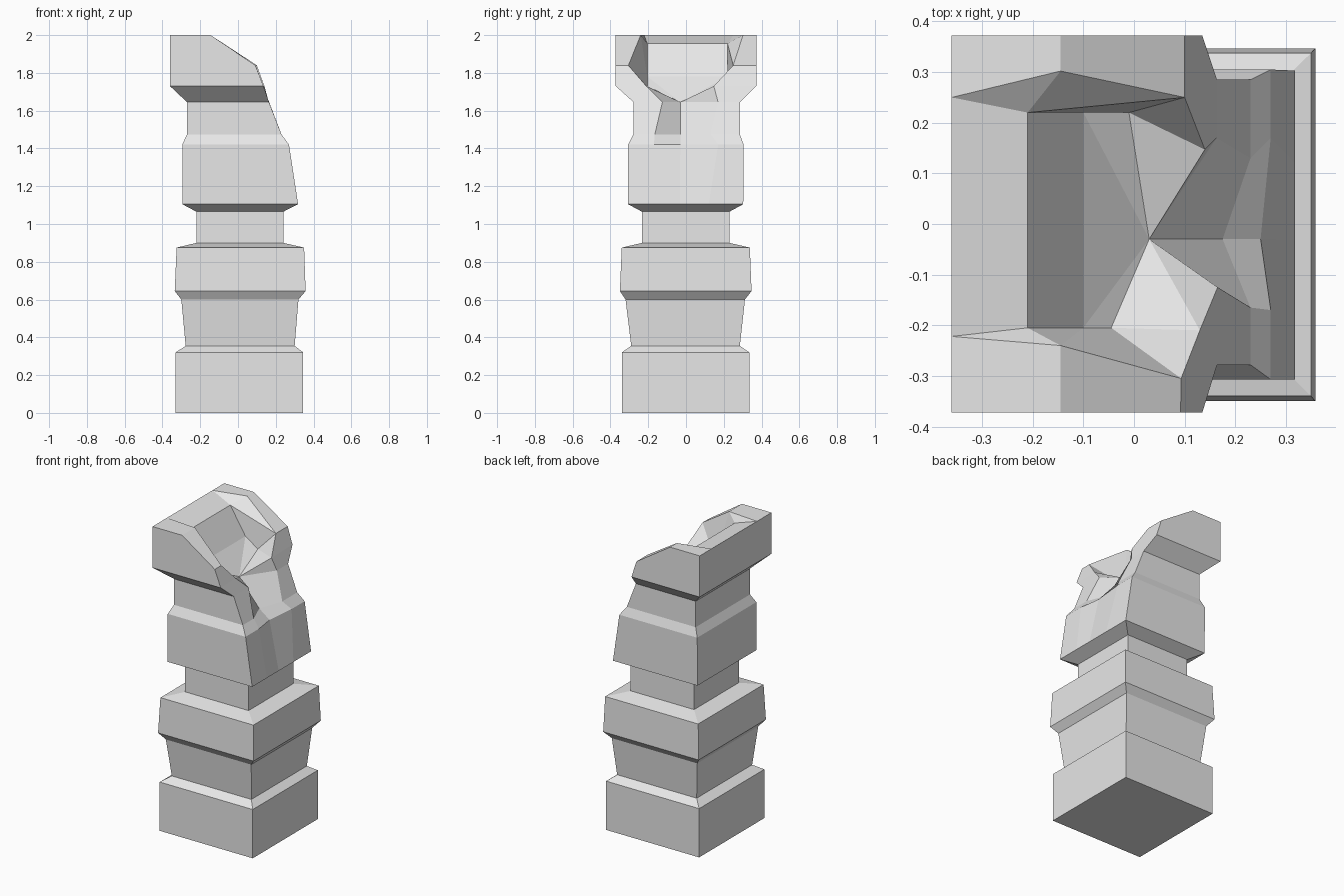
import bpy
import bmesh

cube = bpy.data.objects.get("Cube")
if cube:
    bpy.data.objects.remove(cube, do_unlink=True)

stone = bpy.data.materials.new("grey_stone")
stone.use_nodes = True
stone.diffuse_color = (0.8, 0.8, 0.8, 1)
stone.node_tree.nodes["Principled BSDF"].inputs["Base Color"].default_value = (0.8, 0.8, 0.8, 1)

bm = bmesh.new()


def ring(z, x0, x1, y0, y1, notch=None):
    """Rectangle whose +x side carries three extra points, optionally dented."""
    if notch is None:
        notch = [(x1, y0 + (y1 - y0) * t) for t in (0.25, 0.45, 0.7)]
    points = [(x0, y0), (x1, y0), *notch, (x1, y1), (x0, y1)]
    return [bm.verts.new((p[0], p[1], p[2] if len(p) > 2 else z)) for p in points]


def loft(rings):
    for low, high in zip(rings, rings[1:]):
        for i in range(len(low)):
            j = (i + 1) % len(low)
            bm.faces.new((low[i], low[j], high[j], high[i]))


# Bottom of the cleft, shared by the two highest rings
cleft = (0.03, -0.03, 1.645)

rings = [
    # plinth
    ring(0.0, -0.33, 0.345, -0.34, 0.335),
    ring(0.32, -0.33, 0.345, -0.34, 0.335),
    # tapered shaft
    ring(0.355, -0.277, 0.30, -0.29, 0.285),
    ring(0.60, -0.30, 0.32, -0.32, 0.312),
    # collar
    ring(0.645, -0.335, 0.358, -0.35, 0.347),
    ring(0.875, -0.325, 0.35, -0.34, 0.338),
    # narrow neck
    ring(0.90, -0.22, 0.24, -0.233, 0.23),
    ring(1.065, -0.22, 0.24, -0.233, 0.23),
    # upper shaft with the broken side
    ring(1.105, -0.295, 0.318, -0.307, 0.303),
    ring(1.42, -0.295, 0.27, -0.307, 0.305, [(0.27, -0.17), (0.25, -0.03), (0.27, 0.17)]),
    ring(1.475, -0.27, 0.23, -0.278, 0.285, [(0.23, -0.165), (0.175, -0.03), (0.23, 0.13)]),
    ring(1.645, -0.27, 0.164, -0.278, 0.285, [(0.165, -0.125), cleft, (0.163, 0.17)]),
    # underside of the head
    ring(1.73, -0.36, 0.135, -0.372, 0.372, [(0.13, -0.21), cleft, (0.14, 0.147)]),
]
loft(rings)
bm.faces.new(rings[0])

# Head: outer corners, rim and hollow (1 is the -y side, 2 is the +y side)
v = dict(zip(("back1", "low1", "lip1", "cleft", "lip2", "low2", "back2"), rings[-1]))
crown = {
    "chip1": (0.092, -0.372, 1.84), "chip2": (0.10, 0.372, 1.84),
    "edge1": (-0.145, -0.372, 2), "edge2": (-0.145, 0.372, 2),
    "top1": (-0.36, -0.372, 2), "top2": (-0.36, 0.372, 2),
    "rear1": (-0.36, -0.222, 2), "rear2": (-0.36, 0.25, 2),
    "rim1": (-0.145, -0.24, 2), "rim2": (-0.145, 0.302, 2),
    "fore1": (0.093, -0.305, 1.84), "fore2": (0.10, 0.25, 1.84),
    "step1": (-0.21, -0.205, 1.955), "step2": (-0.21, 0.22, 1.955),
    "floor1": (-0.10, -0.205, 1.78), "floor2": (-0.10, 0.22, 1.78),
    "dip1": (-0.045, -0.205, 1.73), "dip2": (-0.01, 0.22, 1.72),
}
for name, co in crown.items():
    v[name] = bm.verts.new(co)

faces = ["back1 top1 rear1 rear2 top2 back2", "rear1 rear2 step2 step1",
         "step1 step2 floor2 floor1", "floor1 floor2 cleft", "floor2 dip2 cleft",
         "floor1 cleft dip1", "dip1 cleft lip1", "dip2 lip2 cleft",
         "step1 floor1 rim1", "floor1 dip1 fore1 rim1", "dip1 lip1 fore1",
         "step2 rim2 fore2", "step2 fore2 dip2 floor2", "dip2 fore2 lip2"]
# Faces that repeat on both sides of the head
for side in "12":
    for pattern in ("back low chip edge top", "low lip fore chip",
                    "chip fore rim edge", "edge rim rear top", "rear step rim"):
        faces.append(" ".join(word + side for word in pattern.split()))
for face in faces:
    bm.faces.new([v[name] for name in face.split()])

bmesh.ops.remove_doubles(bm, verts=bm.verts, dist=0.0005)
bmesh.ops.recalc_face_normals(bm, faces=bm.faces)
bmesh.ops.dissolve_limit(bm, angle_limit=0.01, verts=bm.verts, edges=bm.edges)

mesh = bpy.data.meshes.new("broken_pillar")
bm.to_mesh(mesh)
bm.free()
mesh.materials.append(stone)
pillar = bpy.data.objects.new("broken_pillar", mesh)
bpy.context.collection.objects.link(pillar)
